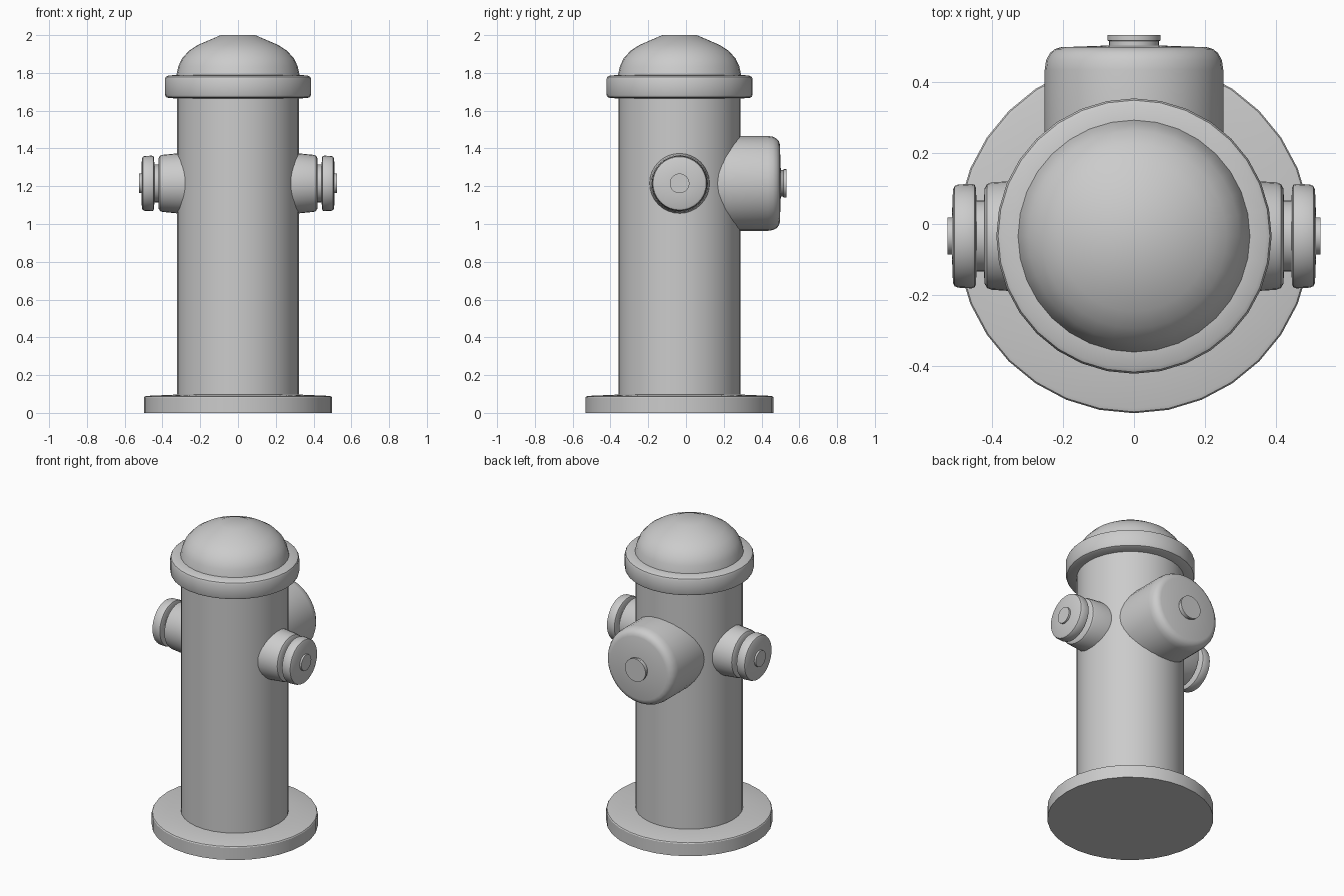
import bpy, bmesh
from math import sin, cos, pi, sqrt, radians
from mathutils import Matrix

if "Cube" in bpy.data.objects:
    bpy.data.objects.remove(bpy.data.objects["Cube"])

CENTRE_Y = -0.034
BODY_R = 0.323
NOZZLE_Z = 1.215


def lathe(name, profile, matrix, segs=32, cap_start=True, wrap=False):
    """Revolve (radius, height) points; wrap fits the first ring to the barrel."""
    bm = bmesh.new()
    rings = []
    for k, (r, h) in enumerate(profile):
        ring = []
        for i in range(segs):
            a = 2 * pi * i / segs
            x, y = r * cos(a), r * sin(a)
            z = sqrt((BODY_R - 0.003) ** 2 - y * y) if wrap and k == 0 else h
            ring.append(bm.verts.new((x, y, z)))
        rings.append(ring)
    for lo, hi in zip(rings, rings[1:]):
        for i in range(segs):
            j = (i + 1) % segs
            bm.faces.new((lo[i], lo[j], hi[j], hi[i]))
    bm.faces.new(rings[-1])
    if cap_start:
        bm.faces.new(rings[0][::-1])
    bm.transform(matrix)
    mesh = bpy.data.meshes.new(name)
    bm.to_mesh(mesh)
    bm.free()
    obj = bpy.data.objects.new(name, mesh)
    bpy.context.collection.objects.link(obj)
    bpy.ops.object.select_all(action='DESELECT')
    obj.select_set(True)
    bpy.context.view_layer.objects.active = obj
    bpy.ops.object.shade_smooth_by_angle(angle=radians(30))
    return obj


def nozzle(name, profile, angle):
    m = (Matrix.Translation((0, CENTRE_Y, NOZZLE_Z))
         @ Matrix.Rotation(radians(angle), 4, 'Z')
         @ Matrix.Rotation(radians(90), 4, 'Y'))
    return lathe(name, profile, m, cap_start=False, wrap=True)


# Base flange, barrel, collar and dome in one turned profile
lathe("hydrant_body", [
    (0.498, 0), (0.498, 0.081), (0.494, 0.087), (0.484, 0.090),
    (BODY_R, 0.097), (BODY_R, 1.664),
    (0.371, 1.668), (0.382, 1.673), (0.387, 1.684),
    (0.387, 1.768), (0.382, 1.779), (0.371, 1.785), (0.326, 1.790),
    (0.316, 1.835), (0.297, 1.876), (0.260, 1.917), (0.212, 1.948),
    (0.0915, 2.0)],
    Matrix.Translation((0, CENTRE_Y, 0)))

# Two side outlets with neck, cap and nut
side = [(0.159, 0.32), (0.151, 0.400), (0.146, 0.413), (0.134, 0.420),
        (0.100, 0.422), (0.100, 0.443),
        (0.134, 0.444), (0.144, 0.448), (0.147, 0.457),
        (0.145, 0.494), (0.141, 0.504), (0.131, 0.509),
        (0.052, 0.512), (0.052, 0.524)]
nozzle("right_outlet", side, 0)
nozzle("left_outlet", side, 180)

# Large rear outlet with rounded rim and nut
back = [(0.251, 0.32), (0.251, 0.468), (0.247, 0.495), (0.236, 0.515),
        (0.222, 0.526), (0.205, 0.531), (0.070, 0.536),
        (0.070, 0.548), (0.075, 0.550), (0.075, 0.565)]
nozzle("rear_outlet", back, 90)
